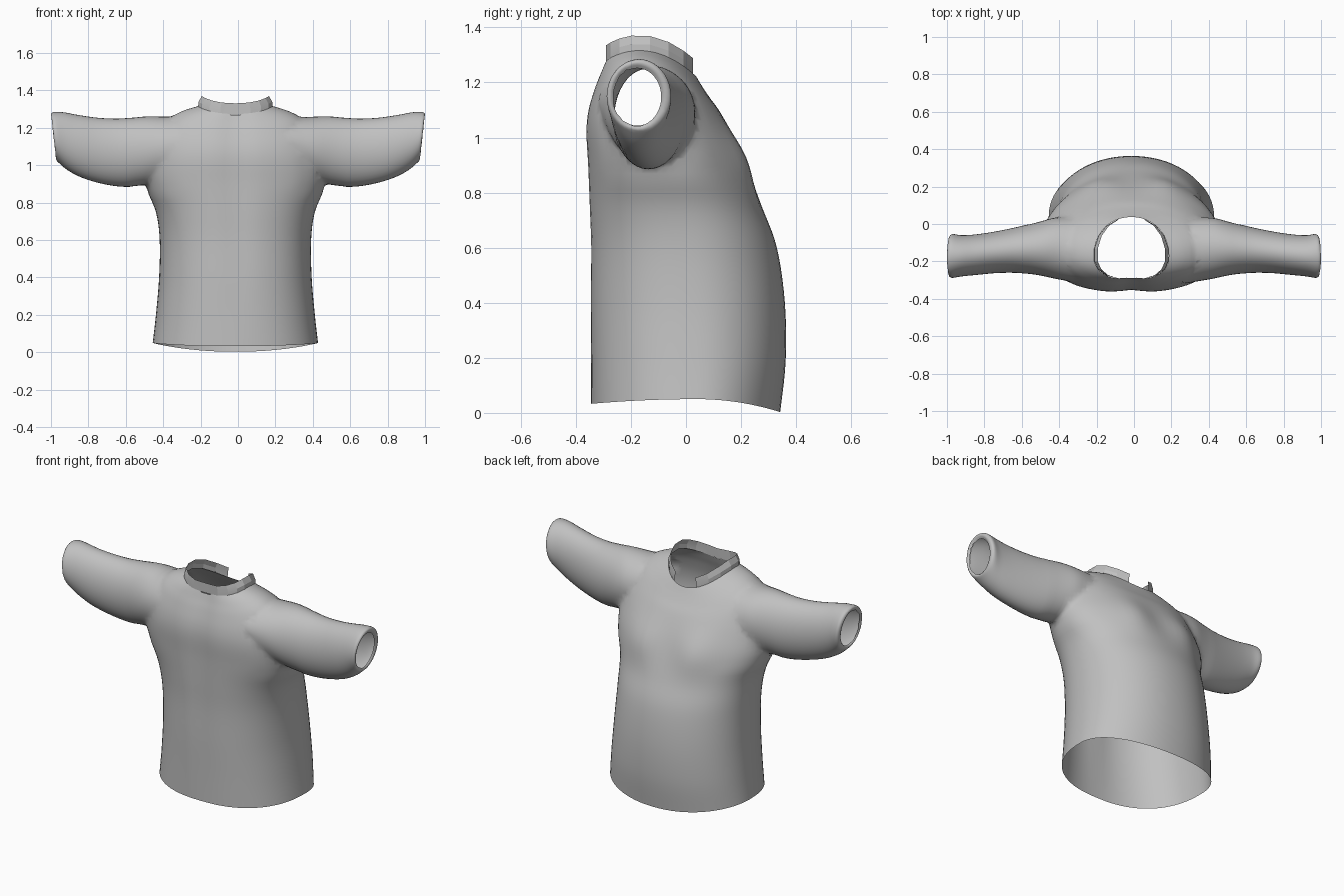
import bpy, bmesh, math
from mathutils import Vector

if "Cube" in bpy.data.objects:
    bpy.data.objects.remove(bpy.data.objects["Cube"], do_unlink=True)

cloth = bpy.data.materials.new("grey cloth")
cloth.use_nodes = True
GREY = (0.53, 0.53, 0.53, 1)
cloth.diffuse_color = GREY
cloth.node_tree.nodes["Principled BSDF"].inputs["Base Color"].default_value = GREY


def spline(rows, steps):
    """Catmull-Rom interpolation through a list of equal-length tuples."""
    out = []
    for i in range(len(rows) - 1):
        a, b, c, d = (rows[max(0, min(len(rows) - 1, i + k))] for k in (-1, 0, 1, 2))
        for s in range(steps):
            t = s / steps
            out.append(tuple(0.5 * (2 * q + (r - p) * t + (2 * p - 5 * q + 4 * r - u) * t * t
                             + (3 * q - p - 3 * r + u) * t ** 3)
                             for p, q, r, u in zip(a, b, c, d)))
    return out + [rows[-1]]


def power(v, n):
    return math.copysign(abs(v) ** (2 / n), v)


def make_object(name, bm):
    bmesh.ops.recalc_face_normals(bm, faces=bm.faces)
    mesh = bpy.data.meshes.new(name)
    bm.to_mesh(mesh)
    bm.free()
    mesh.materials.append(cloth)
    obj = bpy.data.objects.new(name, mesh)
    bpy.context.collection.objects.link(obj)
    return obj


def loft(name, rings):
    """Closed loft with fan caps; returns the object and the cap centres."""
    bm = bmesh.new()
    loops = [[bm.verts.new(p) for p in ring] for ring in rings]
    n = len(loops[0])
    for a, b in zip(loops, loops[1:]):
        for i in range(n):
            bm.faces.new((a[i], a[(i + 1) % n], b[(i + 1) % n], b[i]))
    tips = []
    for loop in (loops[0], loops[-1]):
        tip = sum((v.co for v in loop), Vector()) / n
        centre = bm.verts.new(tip)
        tips.append(tip)
        for i in range(n):
            bm.faces.new((loop[i], loop[(i + 1) % n], centre))
    return make_object(name, bm), tips


# Torso: side height, half width, back y, belly y, widest y, back height, belly height
BODY = [(.05, .442, -.345, .342, .04, .033, .003),
        (.2, .425, -.347, .362, .04, .2, .19),
        (.4, .408, -.35, .359, .03, .4, .4),
        (.6, .405, -.35, .33, 0, .6, .6),
        (.75, .425, -.355, .275, -.04, .75, .75),
        (.9, .482, -.36, .215, -.08, .9, .9),
        (1.03, .475, -.366, .172, -.12, 1.02, 1.0),
        (1.15, .435, -.358, .125, -.14, 1.1, 1.09),
        (1.24, .37, -.335, .086, -.15, 1.18, 1.145),
        (1.287, .29, -.314, .058, -.16, 1.235, 1.187),
        (1.316, .2, -.3, .037, -.17, 1.275, 1.222)]
CENTRE = -.014


def body_ring(row, n=72):
    z, w, back, front, mid, zb, zf = row
    points = []
    for i in range(n):
        a = math.tau * i / n
        bulge = 2.1 if math.sin(a) > 0 else 2.35
        c, s = power(math.cos(a), bulge), power(math.sin(a), bulge)
        x = w * c
        y = mid + s * ((front - mid) if s > 0 else (mid - back))
        h = z + s * s * ((zf if s > 0 else zb) - z)
        if s > 0:   # paired chest swells
            y += .03 * s * math.exp(-((abs(x) - .18) / .11) ** 2 - ((h - .92) / .12) ** 2)
        else:       # shallow spine groove
            y -= .014 * s * math.exp(-(x / .07) ** 2) * min(1, h)
        points.append((x + CENTRE, y, h))
    return points


shirt, open_ends = loft("shirt_body", [body_ring(r) for r in spline(BODY, 5)])

# Sleeve: x at top, x at bottom, top z, bottom z, back y, front y
SLEEVE = [(.24, .3, 1.25, 1.0, -.318, .02),
          (.4, .42, 1.262, .92, -.298, .038),
          (.5, .5, 1.264, .892, -.277, .015),
          (.62, .61, 1.25, .885, -.262, -.014),
          (.74, .72, 1.253, .9, -.262, -.038),
          (.85, .83, 1.268, .932, -.272, -.055),
          (.93, .91, 1.283, .973, -.28, -.06),
          (.985, .96, 1.284, 1.015, -.288, -.054),
          (1.0, .973, 1.273, 1.033, -.278, -.074),
          (.988, .965, 1.252, 1.043, -.264, -.09)]


def sleeve_ring(row, side, n=40):
    xt, xb, zt, zb, back, front = row
    ring = []
    for i in range(n):
        a = math.tau * i / n
        t = (1 + math.sin(a)) / 2
        ring.append((side * (xb + (xt - xb) * t),
                     (back + front) / 2 + (front - back) / 2 * math.cos(a),
                     zb + (zt - zb) * t))
    return ring


# Weld both sleeves into the torso
for side in (-1, 1):
    sleeve, tips = loft("sleeve", [sleeve_ring(r, side) for r in spline(SLEEVE, 4)])
    open_ends.append(tips[1])
    mod = shirt.modifiers.new("join", 'BOOLEAN')
    mod.operation, mod.solver, mod.object = 'UNION', 'EXACT', sleeve
    bpy.context.view_layer.objects.active = shirt
    bpy.ops.object.modifier_apply(modifier="join")
    bpy.data.objects.remove(sleeve, do_unlink=True)

# Open the hem, neck and cuffs, then relax the armhole seams
bm = bmesh.new()
bm.from_mesh(shirt.data)
caps = [v for v in bm.verts if any((v.co - t).length < 1e-3 for t in open_ends)]
bmesh.ops.delete(bm, geom=caps, context='VERTS')
bmesh.ops.remove_doubles(bm, verts=bm.verts, dist=.006)
seam = [v for v in bm.verts if not v.is_boundary and .32 < abs(v.co.x) < .56 and v.co.z > .86]
for _ in range(5):
    bmesh.ops.smooth_vert(bm, verts=seam, factor=.5, use_axis_x=True, use_axis_y=True, use_axis_z=True)
bm.to_mesh(shirt.data)
bm.free()

# Collar: a faceted standing band on the neck edge, leaning in at the sides, open at the throat
bm = bmesh.new()
neck = body_ring(BODY[-1])
grid = []
for i in range(22, 87, 4):
    x, y, z = neck[i % len(neck)]
    column = []
    for width, lift in ((1.01, -.004), (1, .025), (.91, .056)):
        column.append(bm.verts.new((CENTRE + (x - CENTRE) * width, y, z + lift)))
    grid.append(column)
for a, b in zip(grid, grid[1:]):
    for k in range(2):
        bm.faces.new((a[k], b[k], b[k + 1], a[k + 1]))
collar = make_object("collar", bm)

# Soft cloth, crisp collar
for obj, angle in ((shirt, 65), (collar, 15)):
    bpy.ops.object.select_all(action='DESELECT')
    obj.select_set(True)
    bpy.context.view_layer.objects.active = obj
    bpy.ops.object.shade_smooth_by_angle(angle=math.radians(angle))
